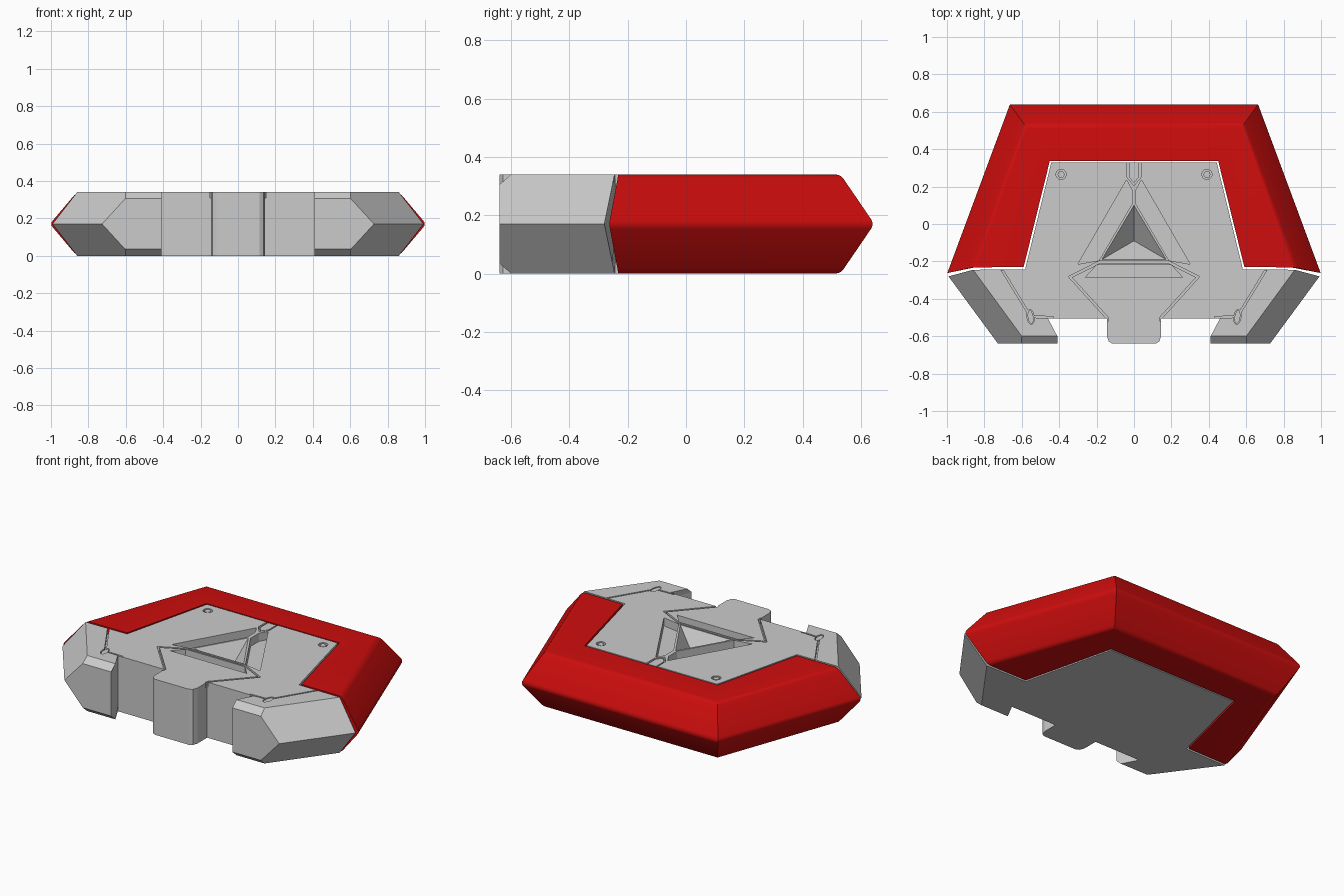
import bpy, bmesh, math
from mathutils import Vector

if "Cube" in bpy.data.objects:
    bpy.data.objects.remove(bpy.data.objects["Cube"])

H = 0.34


def make(name, verts, faces, merge_flat=False):
    bm = bmesh.new()
    vs = [bm.verts.new(v) for v in verts]
    for f in faces:
        bm.faces.new([vs[i] for i in f])
    bmesh.ops.recalc_face_normals(bm, faces=bm.faces)
    if merge_flat:
        bmesh.ops.dissolve_limit(bm, angle_limit=0.01, verts=bm.verts, edges=bm.edges)
    me = bpy.data.meshes.new(name)
    bm.to_mesh(me)
    bm.free()
    ob = bpy.data.objects.new(name, me)
    bpy.context.collection.objects.link(ob)
    return ob


def loft(name, loops, merge_flat=False):
    n, m = len(loops[0]), len(loops)
    verts = [p for loop in loops for p in loop]
    faces = [[k * n + i, k * n + (i + 1) % n, (k + 1) * n + (i + 1) % n, (k + 1) * n + i]
             for k in range(m - 1) for i in range(n)]
    faces += [list(range(n)), list(range((m - 1) * n, m * n))]
    return make(name, verts, faces, merge_flat)


def prism(name, pts, z0, z1):
    return loft(name, [[(x, y, z) for x, y in pts] for z in (z0, z1)])


def flip(pts, s):
    return [(s * x, y) for x, y in pts]


def ellipse(cx, cy, rx, ry, tilt=0, n=24):
    out = []
    for i in range(n):
        a = math.tau * i / n
        u, v = rx * math.cos(a), ry * math.sin(a)
        out.append((cx + u * math.cos(tilt) - v * math.sin(tilt),
                    cy + u * math.sin(tilt) + v * math.cos(tilt)))
    return out


def strip(path, width):
    """Outline of a mitred line of constant width."""
    p = [Vector(q) for q in path]
    d = [(b - a).normalized() for a, b in zip(p, p[1:])]
    left, right = [], []
    for i, q in enumerate(p):
        d0, d1 = d[max(i - 1, 0)], d[min(i, len(d) - 1)]
        n0, n1 = Vector((-d0.y, d0.x)), Vector((-d1.y, d1.x))
        n = (n0 + n1).normalized()
        o = n * (width / 2 / n.dot(n0))
        left.append(tuple(q + o))
        right.append(tuple(q - o))
    return left + right[::-1]


# Grey body: one outline lofted through five heights
def body_loop(z, front, outer_x, back):
    half = [(.115, -.64), (.135, -.628), (.145, -.60), (.145, -.505), (.46, -.505),
            (.41, front), (outer_x, front), back, (.582, -.242), (.442, .33)]
    return [(x, y, z) for x, y in half] + [(-x, y, z) for x, y in reversed(half)]


top = (-.60, .60, (.86, -.245))
shoulder = (-.64, .603, (.887, -.252))
middle = (-.64, .727, (.992, -.28))
body = loft("body", [body_loop(0, *top), body_loop(.035, *shoulder), body_loop(.17, *middle),
                     body_loop(.305, *shoulder), body_loop(H, *top)], True)


def cut(cutter):
    cutter.hide_render = True
    mod = body.modifiers.new("cut", 'BOOLEAN')
    mod.operation = 'DIFFERENCE'
    mod.solver = 'EXACT'
    mod.object = cutter
    bpy.context.view_layer.objects.active = body
    bpy.ops.object.modifier_apply(modifier=mod.name)
    bpy.data.objects.remove(cutter)


def cut_prism(pts, depth):
    cut(prism("cutter", pts, H - depth, H + .05))


# Central three-sided pit
apex = Vector((0, -.09, .2))
rim = [apex + (Vector(p) - apex) * 1.15
       for p in ((0, .10, H), (-.172, -.19, H), (.172, -.19, H))]
cut(make("pit_cutter", rim + [apex], [(0, 1, 2), (0, 1, 3), (1, 2, 3), (2, 0, 3)]))

# Recessed bars around the pit
cut_prism([(-.20, -.22), (.20, -.22), (.26, -.285), (-.26, -.285)], .05)
for s in (-1, 1):
    cut_prism(flip([(.30, -.215), (.04, .235), (.012, .185), (.012, .105), (.187, -.195)], s), .05)

# Panel grooves
zig = [(.145, -.52), (.145, -.50), (.342, -.283), (.185, -.204)]
cut_prism(strip(flip(zig, -1) + zig[::-1], .012), .03)
cut_prism([(-.038, .35), (-.038, .25), (0, .205), (.038, .25), (.038, .35)], .02)
for s in (-1, 1):
    cut_prism(strip(flip([(.715, -.23), (.553, -.495), (.43, -.5)], s), .010), .03)

# Tongue inside the rear slot
prism("slot_tongue", [(-.028, .33), (-.028, .252), (0, .22), (.028, .252), (.028, .33)],
      H - .03, H - .002)

# Round bolts and oval pins
for s, side in ((-1, "left"), (1, "right")):
    cut_prism(ellipse(s * .39, .265, .027, .027), .02)
    prism("bolt_" + side, ellipse(s * .39, .265, .018, .018), H - .03, H - .002)
    cut_prism(ellipse(s * .553, -.497, .019, .04, s * -.15), .03)
    prism("pin_" + side, ellipse(s * .553, -.497, .015, .036, s * -.15), H - .04, H - .004)


# Red bumper: a hexagonal section carried round three sides
def section(inner, outer, mid, s):
    p = [Vector((s * x, y, z)) for (x, y), z in
         ((inner, 0), (outer, 0), (mid, H / 2), (outer, H), (inner, H))]
    out = [p[0]]
    for i in (1, 2, 3):
        a = p[i] + (p[i - 1] - p[i]).normalized() * .022
        c = p[i] + (p[i + 1] - p[i]).normalized() * .022
        for t in (0, .33, .67, 1):
            out.append(a * (1 - t) ** 2 + p[i] * 2 * t * (1 - t) + c * t * t)
    return out + [p[4]]


end = ((.59, -.23), (.862, -.232), (1.006, -.264))
corner = ((.45, .338), (.585, .53), (.668, .646))
rings = [section(*end, -1), section(*corner, -1), section(*corner, 1), section(*end, 1)]
n = len(rings[0])
faces = [[k * n + i, k * n + (i + 1) % n, (k + 1) * n + (i + 1) % n, (k + 1) * n + i]
         for k in range(3) for i in range(n)]
for o in (0, 3 * n):
    faces += [[o, o + 1, o + n - 2, o + n - 1], [o + i for i in range(1, n - 1)]]
bumper = make("bumper", [v for r in rings for v in r], faces)
red = bpy.data.materials.new("red")
red.diffuse_color = (.62, .004, .004, 1)
red.use_nodes = True
red.node_tree.nodes["Principled BSDF"].inputs["Base Color"].default_value = red.diffuse_color
bumper.data.materials.append(red)
bpy.ops.object.select_all(action='DESELECT')
bumper.select_set(True)
bpy.context.view_layer.objects.active = bumper
bpy.ops.object.shade_smooth_by_angle(angle=math.radians(30))
